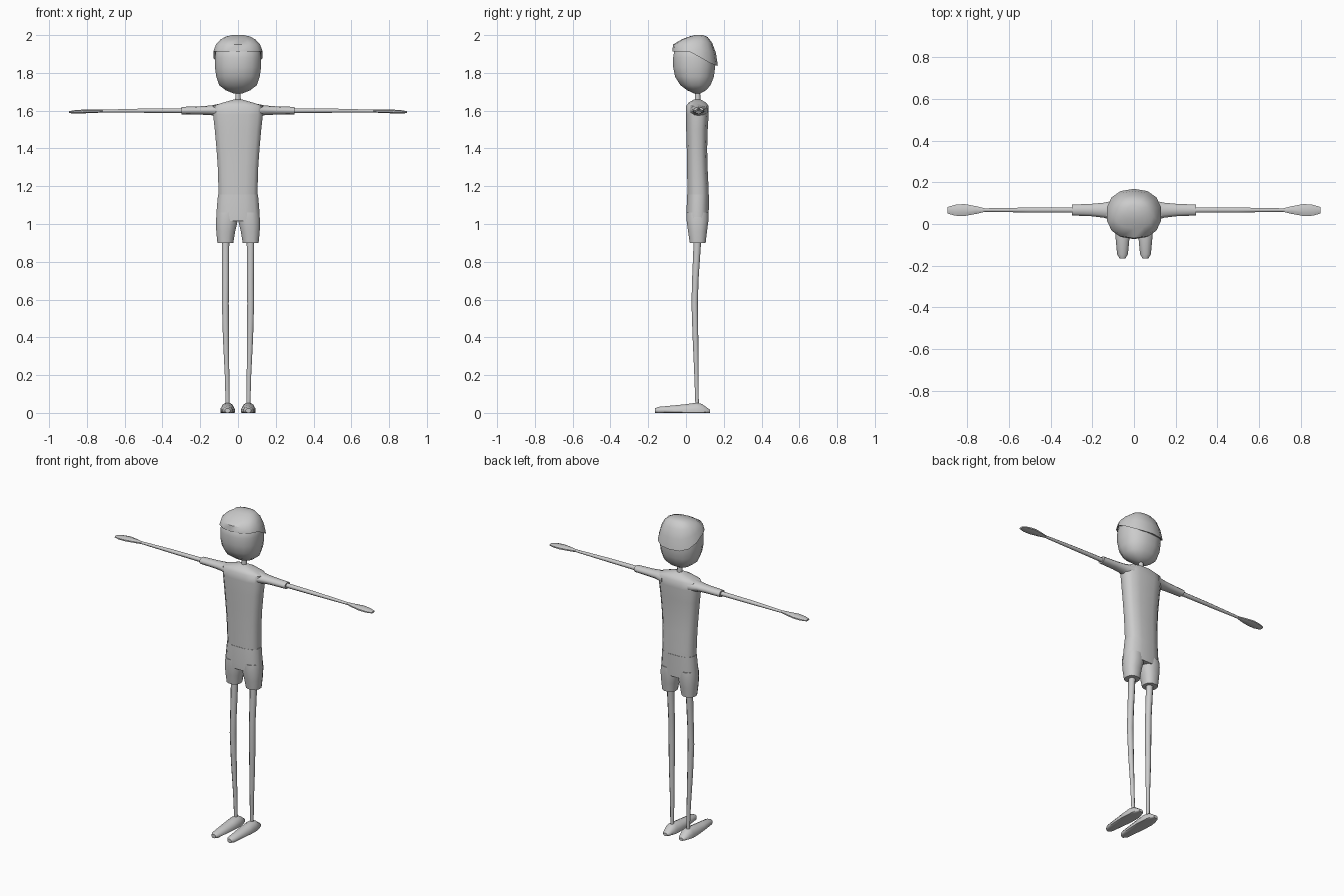
import bpy, bmesh, math
from mathutils import Vector

grey = bpy.data.materials.new("light grey")
grey.diffuse_color = (0.6, 0.6, 0.6, 1)


def loft(name, rings, n=12, axis="z", power=2.0, shift=None, open_ends=False, angle=50, mirror=False):
    """Rings are (position along axis, centre a, centre b, radius a, radius b)."""
    bm = bmesh.new()
    loops = []
    for pos, ca, cb, ra, rb in rings:
        loop = []
        for i in range(n):
            t = 2 * math.pi * (i + 0.5) / n
            c, s = math.cos(t), math.sin(t)
            a = ca + ra * math.copysign(abs(c) ** (2 / power), c) / math.cos(math.pi / n) ** (2 / power)
            b = cb + rb * math.copysign(abs(s) ** (2 / power), s) / math.cos(math.pi / n) ** (2 / power)
            # z: a=x b=y   x: a=y b=z   y: a=x b=z
            v = {"z": (a, b, pos), "x": (pos, a, b), "y": (a, pos, b)}[axis]
            loop.append(bm.verts.new(shift(Vector(v)) if shift else v))
        loops.append(loop)
    for lo, hi in zip(loops, loops[1:]):
        for i in range(n):
            j = (i + 1) % n
            bm.faces.new((lo[i], lo[j], hi[j], hi[i]))
    if not open_ends:
        bm.faces.new(loops[0][::-1])
    bm.faces.new(loops[-1])
    bmesh.ops.recalc_face_normals(bm, faces=bm.faces[:])
    mesh = bpy.data.meshes.new(name)
    bm.to_mesh(mesh)
    bm.free()
    mesh.materials.append(grey)
    obj = bpy.data.objects.new(name, mesh)
    bpy.context.collection.objects.link(obj)
    if mirror:
        obj.modifiers.new("mirror", "MIRROR").use_mirror_merge = False
    bpy.ops.object.select_all(action="DESELECT")
    obj.select_set(True)
    bpy.context.view_layer.objects.active = obj
    bpy.ops.object.shade_smooth_by_angle(angle=math.radians(angle))
    return obj


# Head, narrowing to the chin
loft("head", [
    (1.690, 0, 0.060, 0.020, 0.015), (1.708, 0, 0.056, 0.065, 0.050),
    (1.735, 0, 0.050, 0.100, 0.080), (1.780, 0, 0.045, 0.115, 0.103),
    (1.830, 0, 0.043, 0.122, 0.111), (1.880, 0, 0.043, 0.122, 0.111),
    (1.930, 0, 0.040, 0.115, 0.100), (1.960, 0, 0.050, 0.085, 0.070)], n=16, power=2.3)


# Hair cap whose rim drops towards the back
def drop(v):
    k = max(0.0, min(1.0, (2.0 - v.z) / 0.085))
    v.z -= k * 0.075 * max(0.0, min(1.0, (v.y - 0.02) / 0.13))
    return v


loft("hair", [
    (1.916, 0, 0.042, 0.119, 0.106), (1.914, 0, 0.048, 0.130, 0.118),
    (1.950, 0, 0.045, 0.117, 0.111), (1.978, 0, 0.058, 0.094, 0.078),
    (1.994, 0, 0.068, 0.065, 0.045), (2.000, 0, 0.070, 0.030, 0.020)],
    n=14, power=2.3, shift=drop, open_ends=True)

loft("neck", [(1.640, 0, 0.062, 0.016, 0.016), (1.710, 0, 0.062, 0.012, 0.012)], n=8)

# Shirt body with sloping shoulders
loft("shirt", [
    (1.148, 0, 0.064, 0.103, 0.056), (1.200, 0, 0.063, 0.104, 0.056),
    (1.300, 0, 0.060, 0.107, 0.054), (1.400, 0, 0.058, 0.114, 0.054),
    (1.500, 0, 0.058, 0.123, 0.057), (1.580, 0, 0.060, 0.132, 0.060),
    (1.625, 0, 0.060, 0.132, 0.059), (1.643, 0, 0.060, 0.078, 0.046),
    (1.660, 0, 0.060, 0.018, 0.016)], n=12, power=2.8)

# Sleeves, arms and flat hands
loft("sleeves", [
    (0.090, 0.064, 1.600, 0.050, 0.036), (0.145, 0.066, 1.602, 0.036, 0.024),
    (0.200, 0.067, 1.601, 0.030, 0.021), (0.298, 0.067, 1.600, 0.026, 0.019)],
    n=10, axis="x", mirror=True)
loft("arms", [
    (0.280, 0.067, 1.600, 0.013, 0.013), (0.500, 0.067, 1.600, 0.012, 0.011),
    (0.730, 0.067, 1.598, 0.008, 0.007)], n=8, axis="x", mirror=True)
loft("hands", [
    (0.715, 0.067, 1.598, 0.008, 0.007), (0.755, 0.067, 1.597, 0.018, 0.009),
    (0.815, 0.067, 1.596, 0.029, 0.010), (0.860, 0.066, 1.594, 0.026, 0.009),
    (0.896, 0.066, 1.592, 0.015, 0.005)], n=8, axis="x", mirror=True)

# Shorts: hips and two short legs
loft("shorts_hips", [
    (1.015, 0, 0.061, 0.115, 0.058), (1.050, 0, 0.061, 0.115, 0.059),
    (1.155, 0, 0.064, 0.106, 0.058)], n=12, power=2.6)
loft("shorts_legs", [
    (0.900, 0.067, 0.062, 0.042, 0.042), (0.960, 0.065, 0.061, 0.050, 0.050),
    (1.020, 0.059, 0.061, 0.058, 0.058), (1.060, 0.057, 0.061, 0.055, 0.057)],
    n=12, power=2.4, mirror=True)

# Thin legs with a slight knee bend
loft("legs", [
    (0.030, 0.055, 0.059, 0.010, 0.009), (0.200, 0.058, 0.055, 0.012, 0.011),
    (0.400, 0.064, 0.050, 0.016, 0.015), (0.580, 0.067, 0.046, 0.018, 0.017),
    (0.700, 0.066, 0.049, 0.018, 0.017), (0.920, 0.066, 0.061, 0.020, 0.020)],
    n=8, mirror=True)


# Shoes: flat soles, highest at the ankle
def flatten(v):
    v.z = max(v.z, 0.0)
    return v


loft("shoes", [
    (-0.165, 0.055, 0.012, 0.014, 0.012), (-0.145, 0.055, 0.012, 0.026, 0.020),
    (-0.060, 0.055, 0.012, 0.034, 0.028), (0.000, 0.055, 0.012, 0.038, 0.034),
    (0.055, 0.055, 0.012, 0.037, 0.042), (0.085, 0.055, 0.012, 0.033, 0.035),
    (0.115, 0.055, 0.009, 0.024, 0.016), (0.128, 0.055, 0.008, 0.014, 0.009)],
    n=12, axis="y", shift=flatten, mirror=True)
